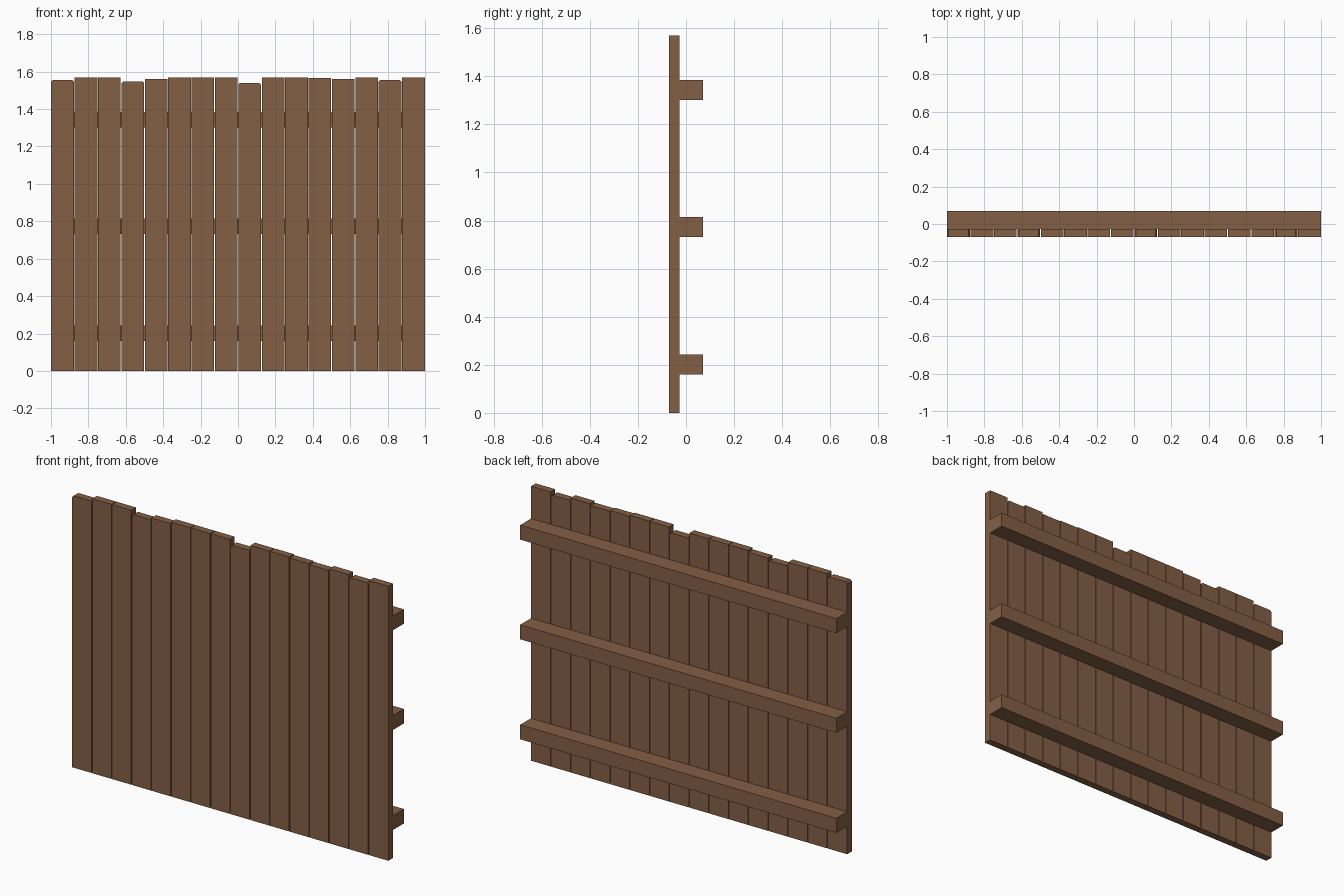
import bpy, bmesh

if "Cube" in bpy.data.objects:
    bpy.data.objects.remove(bpy.data.objects["Cube"])

wood = bpy.data.materials.new("brown wood")
wood.diffuse_color = (0.231, 0.115, 0.06, 1)
wood.use_nodes = True
wood.node_tree.nodes["Principled BSDF"].inputs["Base Color"].default_value = wood.diffuse_color


def extrude_profile(name, pts, y0, y1):
    """Extrude an x-z outline from y0 to y1."""
    bm = bmesh.new()
    face = bm.faces.new([bm.verts.new((x, y0, z)) for x, z in pts])
    res = bmesh.ops.extrude_face_region(bm, geom=[face])
    for v in res["geom"]:
        if isinstance(v, bmesh.types.BMVert):
            v.co.y = y1
    bmesh.ops.recalc_face_normals(bm, faces=bm.faces)
    me = bpy.data.meshes.new(name)
    bm.to_mesh(me)
    bm.free()
    me.materials.append(wood)
    ob = bpy.data.objects.new(name, me)
    bpy.context.collection.objects.link(ob)
    return ob


# Vertical boards with uneven tops; the shorter ones have clipped corners
tops = [1.555, 1.57, 1.57, 1.548, 1.56, 1.57, 1.57, 1.57,
        1.54, 1.57, 1.57, 1.565, 1.56, 1.57, 1.555, 1.57]
pitch, gap = 2 / len(tops), 0.004
last = len(tops) - 1
for i, h in enumerate(tops):
    a = -1 + i * pitch + (gap / 2 if i else 0)
    b = -1 + (i + 1) * pitch - (gap / 2 if i < last else 0)
    if h < 1.558:
        c = 0.009
        pts = [(a, 0), (b, 0), (b, h - c), (b - c, h), (a + c, h), (a, h - c)]
    else:
        pts = [(a, 0), (b, 0), (b, h), (a, h)]
    extrude_profile(f"board_{i + 1}", pts, -0.07, -0.028)

# Horizontal rails on the back
for name, z in (("bottom_rail", 0.16), ("middle_rail", 0.732), ("top_rail", 1.302)):
    extrude_profile(name, [(-1, z), (1, z), (1, z + 0.083), (-1, z + 0.083)], -0.028, 0.07)
